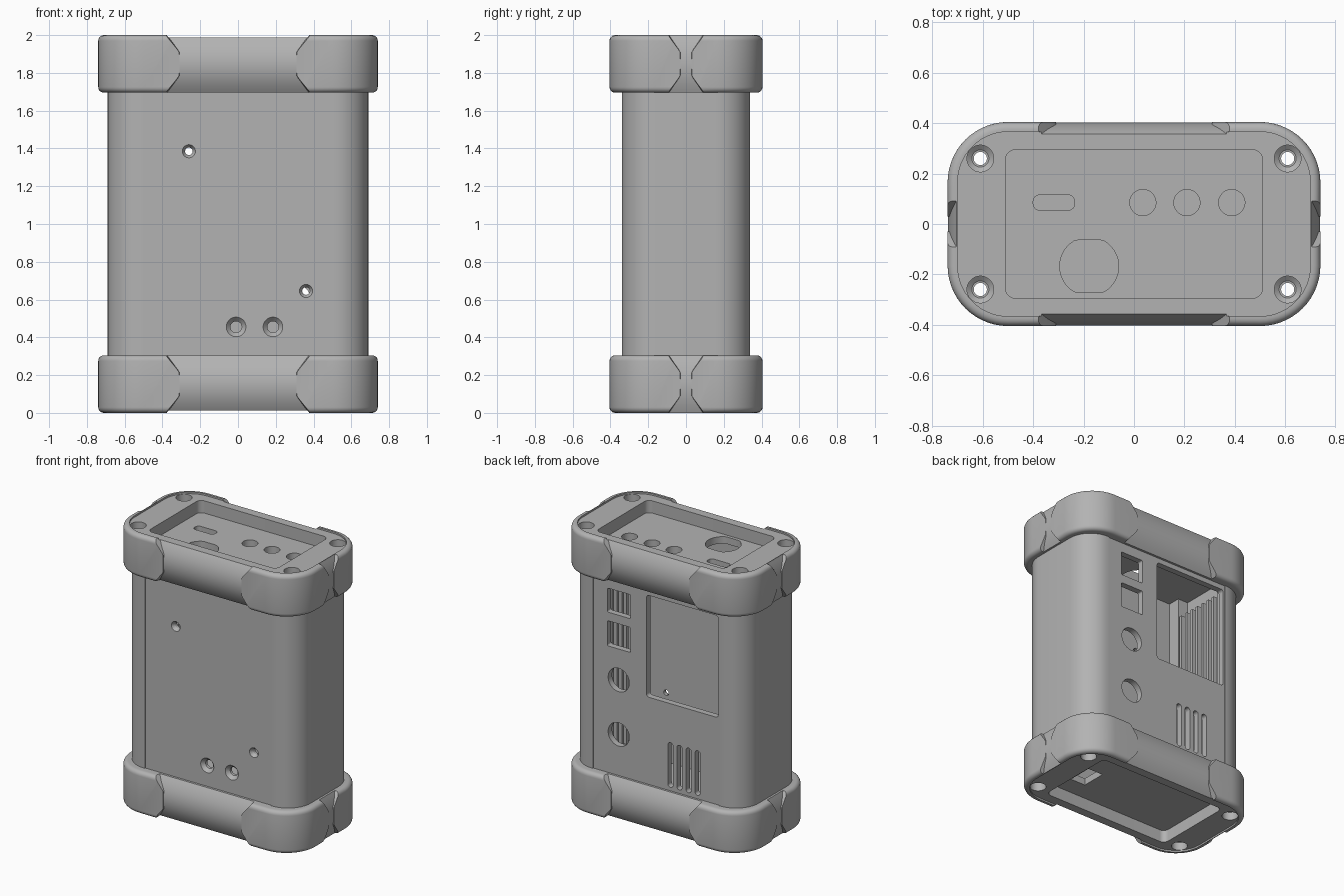
import bpy, bmesh, math
from mathutils import Matrix

cube = bpy.data.objects.get("Cube")
if cube:
    bpy.data.objects.remove(cube, do_unlink=True)

grey = bpy.data.materials.new("housing grey")
grey.use_nodes = True
grey.diffuse_color = (0.45, 0.45, 0.45, 1)
grey.node_tree.nodes["Principled BSDF"].inputs["Base Color"].default_value = (0.45, 0.45, 0.45, 1)


def rounded(w, h, r, cx=0, cy=0, n=10):
    """Outline of a rounded rectangle with half sizes w and h."""
    pts = []
    for k, (sx, sy) in enumerate([(1, 1), (-1, 1), (-1, -1), (1, -1)]):
        for i in range(n + 1):
            a = math.pi / 2 * (k + i / n)
            pts.append((cx + sx * (w - r) + r * math.cos(a), cy + sy * (h - r) + r * math.sin(a)))
    return pts


def circle(cx, cy, r, n=32, flat=None):
    """Circle outline, with its top and bottom cut flat if asked."""
    flat = flat or r
    pts = []
    for i in range(n):
        a = 2 * math.pi * (i + 0.5) / n
        pts.append((cx + r * math.cos(a), cy + max(-flat, min(flat, r * math.sin(a)))))
    return pts


def rect(x0, x1, y0, y1):
    return [(x0, y0), (x1, y0), (x1, y1), (x0, y1)]


def loft(name, rows, axis="Z"):
    """Closed solid through outlines placed at positions along an axis."""
    bm = bmesh.new()
    rings = []
    for t, outline in rows:
        rings.append([bm.verts.new((u, v, t) if axis == "Z" else (u, t, v)) for u, v in outline])
    for a, b in zip(rings, rings[1:]):
        for i in range(len(a)):
            j = (i + 1) % len(a)
            bm.faces.new((a[i], a[j], b[j], b[i]))
    bm.faces.new(rings[0])
    bm.faces.new(rings[-1])
    bmesh.ops.recalc_face_normals(bm, faces=bm.faces)
    me = bpy.data.meshes.new(name)
    bm.to_mesh(me)
    bm.free()
    me.materials.append(grey)
    ob = bpy.data.objects.new(name, me)
    bpy.context.collection.objects.link(ob)
    return ob


def prism(name, outline, a, b, axis="Z"):
    return loft(name, [(a, outline), (b, outline)], axis)


def cut(target, cutter):
    """Subtract the cutter and throw it away."""
    mod = target.modifiers.new("cut", "BOOLEAN")
    mod.operation = "DIFFERENCE"
    mod.solver = "EXACT"
    mod.object = cutter
    bpy.context.view_layer.update()
    dg = bpy.context.evaluated_depsgraph_get()
    me = bpy.data.meshes.new_from_object(target.evaluated_get(dg))
    target.modifiers.clear()
    target.data = me
    bpy.data.objects.remove(cutter, do_unlink=True)


def cut_prism(target, outline, a, b, axis="Z"):
    cut(target, prism("cutter", outline, a, b, axis))


BOLTS = [(sx * 0.61, sy * 0.26) for sx in (-1, 1) for sy in (-1, 1)]
CAVITY = [rect(-0.55, 0.55, -0.29, 0.29), rect(-0.63, 0.63, -0.2, 0.2)]
CAP = 0.305

# Hollow extruded body with screw channels in the corners
body = prism("body", rounded(0.69, 0.34, 0.18), 0.3, 1.7)
for shape in CAVITY:
    cut_prism(body, shape, 0.2, 1.8)
for x, y in BOLTS:
    cut_prism(body, circle(x, y, 0.026), 0.2, 1.8)

# Slightly sunk front and back panels
for s in (-1, 1):
    cut_prism(body, rect(-0.5, 0.5, 0.2, 1.8), s * 0.334, s * 0.4, "Y")

# Countersunk holes in the front
for x, z, outer, inner in [(-0.26, 1.385, 0.036, 0.02), (0.36, 0.645, 0.036, 0.02),
                           (-0.01, 0.455, 0.054, 0.03), (0.185, 0.455, 0.054, 0.03)]:
    cut(body, loft("cutter", [(-0.336, circle(x, z, outer)), (-0.31, circle(x, z, inner)),
                              (-0.25, circle(x, z, inner))], "Y"))

# Back openings: display window, square ports, round ports, vent slots
back = [rounded(0.285, 0.365, 0.02, -0.205, 1.295),
        rounded(0.092, 0.086, 0.01, 0.298, 1.54),
        rounded(0.092, 0.09, 0.01, 0.298, 1.302),
        circle(0.3, 0.99, 0.084), circle(0.3, 0.6, 0.084)]
back += [rounded(0.02, 0.16, 0.0195, -0.11 - 0.072 * i, 0.49) for i in range(4)]
for shape in back:
    cut_prism(body, shape, 0.25, 0.4, "Y")

# Guide ribs on the inner side walls
for side, s in (("left", 1), ("right", -1)):
    for i in range(7):
        y = -0.165 + i * 0.055
        prism(f"{side}_guide_rib_{i + 1}", rect(s * 0.54, s * 0.635, y - 0.011, y + 0.011), 0.3, 1.7)


def notch(angle, dist, depth, w_mid, w_end):
    """Bulged cutter that trims the middle of one bumper side."""
    rows = []
    for i in range(-11, 12):
        t = i / 10
        k = max(0, abs(t) - 0.42) / 0.58
        w = w_mid + (w_end - w_mid) * k
        y = -dist + 0.002 + depth * t * t
        rows.append((CAP / 2 * (1 + t), [(-w - 0.015, -dist - 0.1), (w + 0.015, -dist - 0.1),
                                         (w - 0.01 * k, y), (-w + 0.01 * k, y)]))
    ob = loft("cutter", rows)
    ob.data.transform(Matrix.Rotation(angle, 4, "Z"))
    return ob


def bumper(name):
    """End cap with its outer face at z = 0."""
    r = 0.03
    arc = [(r * (1 - math.cos(a)), r * (1 - math.sin(a))) for a in [math.pi / 2 * i / 5 for i in range(6)]]
    rows = [(z, ins) for ins, z in reversed(arc)] + [(CAP - z, ins) for ins, z in arc]
    ob = loft(name, [(z, rounded(0.74 - ins, 0.405 - ins, 0.24 - ins, n=14)) for z, ins in rows])
    # Shallow rim and deep pocket in the outer face
    cut_prism(ob, rounded(0.70, 0.366, 0.2, n=14), -0.1, 0.012)
    cut_prism(ob, rounded(0.51, 0.295, 0.04), -0.1, 0.1)
    for shape in CAVITY:
        cut_prism(ob, shape, 0.15, 0.4)
    # Counterbored screw holes
    for x, y in BOLTS:
        cut(ob, loft("cutter", [(-0.1, circle(x, y, 0.053)), (0.07, circle(x, y, 0.053)),
                                (0.085, circle(x, y, 0.034)), (0.0851, circle(x, y, 0.026)),
                                (0.4, circle(x, y, 0.026))]))
    # Trimmed middles between the corner pads
    for k in range(4):
        ob_cut = notch(k * math.pi / 2, 0.74, 0.033, 0.03, 0.1) if k % 2 else \
            notch(k * math.pi / 2, 0.405, 0.053, 0.31, 0.385)
        cut(ob, ob_cut)
    return ob


# Bottom bumper with a connector slot
bottom = bumper("bottom_bumper")
cut_prism(bottom, rect(0.29, 0.41, -0.16, 0.02), 0.05, 0.2)

# Top bumper, flipped, with button holes, a slot and a flat-sided socket hole
top = bumper("top_bumper")
top.data.transform(Matrix.Translation((0, 0, 2)) @ Matrix.Rotation(math.pi, 4, "X"))
controls = [circle(x, 0.085, 0.052) for x in (0.035, 0.21, 0.388)]
controls += [rounded(0.082, 0.03, 0.025, -0.318, 0.085),
             circle(-0.178, -0.168, 0.117, 40, 0.104)]
for shape in controls:
    cut_prism(top, shape, 1.8, 1.95)

# Smooth curved areas, keep edges sharp
bpy.ops.object.select_all(action="DESELECT")
for ob in (body, bottom, top):
    ob.select_set(True)
bpy.context.view_layer.objects.active = body
bpy.ops.object.shade_smooth_by_angle(angle=math.radians(25))
